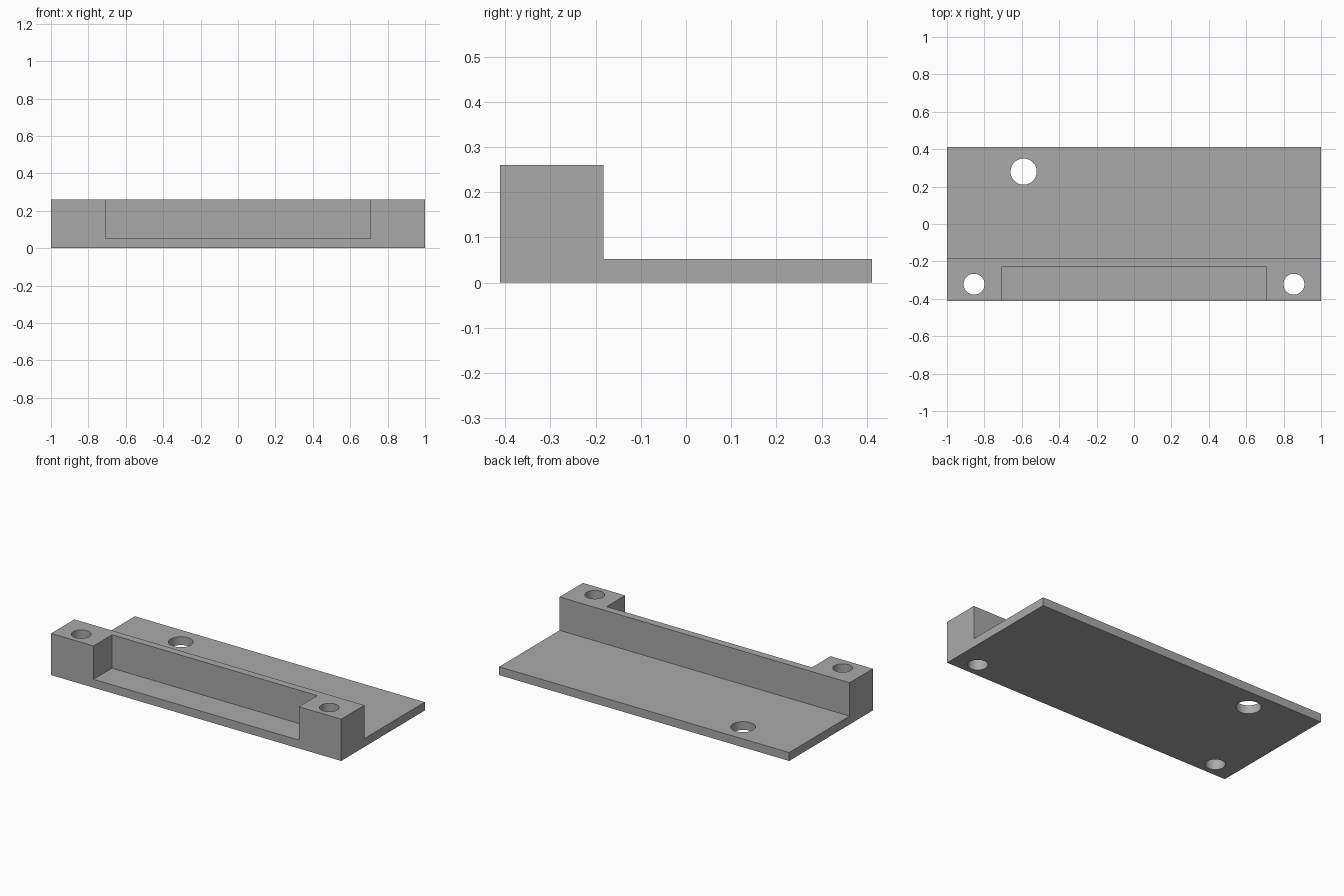
import bpy, bmesh

if "Cube" in bpy.data.objects:
    bpy.data.objects.remove(bpy.data.objects["Cube"])

HALF_LENGTH, HALF_DEPTH = 1.0, 0.412
BASE_TOP, RAIL_TOP = 0.052, 0.26
RAIL_BACK, POCKET_BACK, POCKET_HALF = -0.183, -0.23, 0.708

grey = bpy.data.materials.new("plain grey")
grey.use_nodes = True
colour = (0.4, 0.4, 0.4, 1)
grey.diffuse_color = colour
grey.node_tree.nodes["Principled BSDF"].inputs["Base Color"].default_value = colour


def extruded_profile(name, profile, half_length):
    """Extrude a closed (y, z) outline along x, centred on x = 0."""
    bm = bmesh.new()
    face = bm.faces.new([bm.verts.new((-half_length, y, z)) for y, z in profile])
    extruded = bmesh.ops.extrude_face_region(bm, geom=[face])["geom"]
    verts = [v for v in extruded if isinstance(v, bmesh.types.BMVert)]
    bmesh.ops.translate(bm, verts=verts, vec=(2 * half_length, 0, 0))
    bmesh.ops.recalc_face_normals(bm, faces=bm.faces)
    mesh = bpy.data.meshes.new(name)
    bm.to_mesh(mesh)
    bm.free()
    mesh.materials.append(grey)
    obj = bpy.data.objects.new(name, mesh)
    bpy.context.collection.objects.link(obj)
    return obj


def cut(body, cutter):
    """Subtract the cutter from the body and discard it."""
    cutter.hide_render = True
    bpy.context.view_layer.objects.active = body
    mod = body.modifiers.new("cut", "BOOLEAN")
    mod.operation = "DIFFERENCE"
    mod.solver = "EXACT"
    mod.object = cutter
    bpy.ops.object.modifier_apply(modifier=mod.name)
    bpy.data.objects.remove(cutter)


# Base plate with the raised front rail
bracket = extruded_profile("mounting_bracket", [
    (-HALF_DEPTH, 0), (HALF_DEPTH, 0), (HALF_DEPTH, BASE_TOP),
    (RAIL_BACK, BASE_TOP), (RAIL_BACK, RAIL_TOP), (-HALF_DEPTH, RAIL_TOP),
], HALF_LENGTH)

# Front pocket, leaving a thin back wall between two end blocks
cut(bracket, extruded_profile("pocket_cutter", [
    (-HALF_DEPTH - 0.1, BASE_TOP), (POCKET_BACK, BASE_TOP),
    (POCKET_BACK, RAIL_TOP + 0.1), (-HALF_DEPTH - 0.1, RAIL_TOP + 0.1),
], POCKET_HALF))

# Screw holes through the end blocks, and a larger one through the plate
for x, y, radius in [(-0.855, -0.322, 0.056), (0.855, -0.322, 0.056), (-0.59, 0.28, 0.07)]:
    bpy.ops.mesh.primitive_cylinder_add(vertices=64, radius=radius, depth=1, location=(x, y, 0))
    drill = bpy.context.object
    drill.name = "hole_cutter"
    drill.data.materials.append(grey)
    cut(bracket, drill)

# Smooth hole walls, crisp edges
bpy.ops.object.select_all(action="DESELECT")
bracket.select_set(True)
bpy.context.view_layer.objects.active = bracket
bpy.ops.object.shade_smooth_by_angle()
